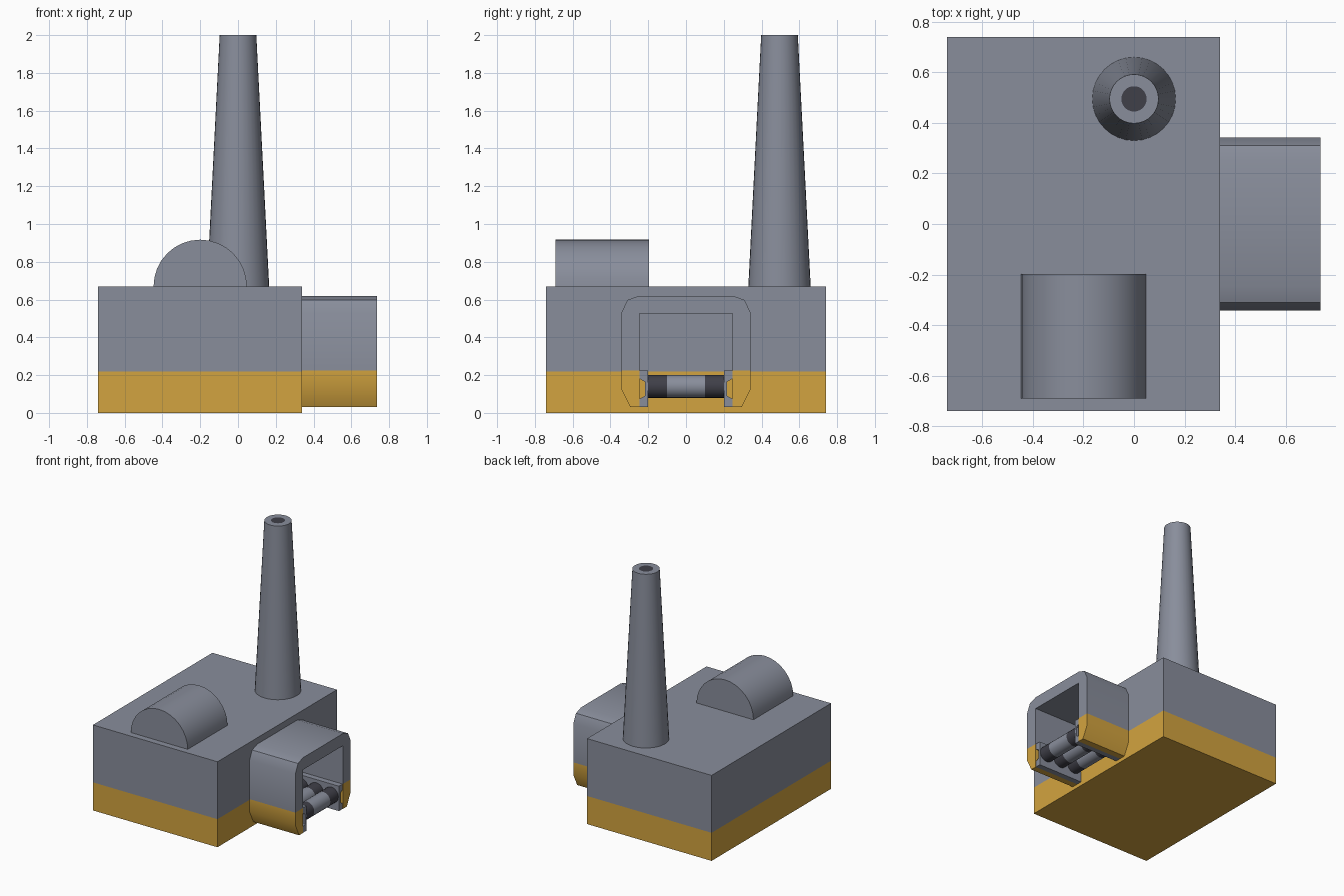
import bpy, bmesh, math
from mathutils import Vector

if "Cube" in bpy.data.objects:
    bpy.data.objects.remove(bpy.data.objects["Cube"])


def material(name, color):
    m = bpy.data.materials.new(name)
    m.diffuse_color = color
    m.use_nodes = True
    m.node_tree.nodes["Principled BSDF"].inputs["Base Color"].default_value = m.diffuse_color
    return m


GREY = material("grey_paint", (0.25, 0.27, 0.33, 1))
ORANGE = material("orange_paint", (0.65, 0.37, 0.05, 1))
DARK = material("dark_rubber", (0.05, 0.05, 0.065, 1))
MATS = [GREY, ORANGE, DARK]


def finish(name, bm, smooth=False):
    bmesh.ops.recalc_face_normals(bm, faces=bm.faces)
    me = bpy.data.meshes.new(name)
    bm.to_mesh(me)
    bm.free()
    for m in MATS:
        me.materials.append(m)
    ob = bpy.data.objects.new(name, me)
    bpy.context.collection.objects.link(ob)
    if smooth:
        bpy.ops.object.select_all(action='DESELECT')
        ob.select_set(True)
        bpy.context.view_layer.objects.active = ob
        bpy.ops.object.shade_smooth_by_angle(angle=math.radians(30))
    return ob


def prism(name, pts, axis, a, b, band=None, smooth=False):
    """Extrude a profile from a to b; axis x takes (y, z) points, axis y takes (x, z)."""
    bm = bmesh.new()
    place = (lambda u, v: (a, u, v)) if axis == 'x' else (lambda u, v: (u, a, v))
    face = bm.faces.new([bm.verts.new(place(u, v)) for u, v in pts])
    out = bmesh.ops.extrude_face_region(bm, geom=[face])
    shift = Vector((b - a, 0, 0)) if axis == 'x' else Vector((0, b - a, 0))
    bmesh.ops.translate(bm, vec=shift,
                        verts=[g for g in out['geom'] if isinstance(g, bmesh.types.BMVert)])
    if band is not None:
        # orange below the colour line
        bmesh.ops.bisect_plane(bm, geom=bm.verts[:] + bm.edges[:] + bm.faces[:],
                               plane_co=(0, 0, band), plane_no=(0, 0, 1))
        for f in bm.faces:
            if f.calc_center_median().z < band - 1e-4:
                f.material_index = 1
    return finish(name, bm, smooth)


def lathe(name, rings, n, spin, smooth=True):
    """Closed stack of rings (radius, height, material of the band up to the next ring)."""
    bm = bmesh.new()
    loops = []
    for r, h, _ in rings:
        loops.append([bm.verts.new(spin(r * math.cos(2 * math.pi * i / n),
                                        r * math.sin(2 * math.pi * i / n), h))
                      for i in range(n)])
    for k in range(len(rings) - 1):
        for i in range(n):
            j = (i + 1) % n
            f = bm.faces.new((loops[k][i], loops[k][j], loops[k + 1][j], loops[k + 1][i]))
            f.material_index = rings[k][2]
    bm.faces.new(loops[0]).material_index = rings[0][2]
    bm.faces.new(loops[-1]).material_index = rings[-1][2]
    return finish(name, bm, smooth)


# main building with painted base
prism("main_housing", [(-0.74, 0), (0.34, 0), (0.34, 0.67), (-0.74, 0.67)],
      'y', -0.74, 0.74, band=0.22)

# half-round roof drum
arc = [(-0.2 + 0.247 * math.cos(math.pi * i / 16), 0.67 + 0.247 * math.sin(math.pi * i / 16))
       for i in range(17)]
prism("roof_drum", arc, 'y', -0.69, -0.197, smooth=True)

# tapered chimney with dark flue
lathe("chimney", [(0.165, 0.67, 0), (0.097, 2.0, 0), (0.05, 2.0, 2)], 32,
      lambda a, b, h: (a, 0.495 + b, h))

# conveyor hood: chamfered arch open at the bottom
half = [(0.245, 0.525), (0.245, 0.03), (0.295, 0.03), (0.342, 0.125),
        (0.342, 0.53), (0.31, 0.598), (0.247, 0.62)]
prism("conveyor_hood", half + [(-y, z) for y, z in reversed(half)],
      'x', 0.34, 0.737, band=0.225, smooth=True)

# channel rails on both inner walls
rail = [(0.2, 0.03), (0.245, 0.03), (0.245, 0.075), (0.218, 0.09),
        (0.218, 0.165), (0.245, 0.18), (0.245, 0.225), (0.2, 0.225)]
for side, s in (("left", -1), ("right", 1)):
    prism(side + "_rail", [(s * y, z) for y, z in rail], 'x', 0.34, 0.735)

# conveyor rollers with dark ends
for k in range(3):
    cx = 0.408 + 0.131 * k
    lathe(f"roller_{k + 1}", [(0.061, -0.2, 2), (0.061, -0.1, 0), (0.061, 0.1, 2), (0.061, 0.2, 2)],
          20, lambda a, b, h, cx=cx: (cx + a, h, 0.14 + b))
